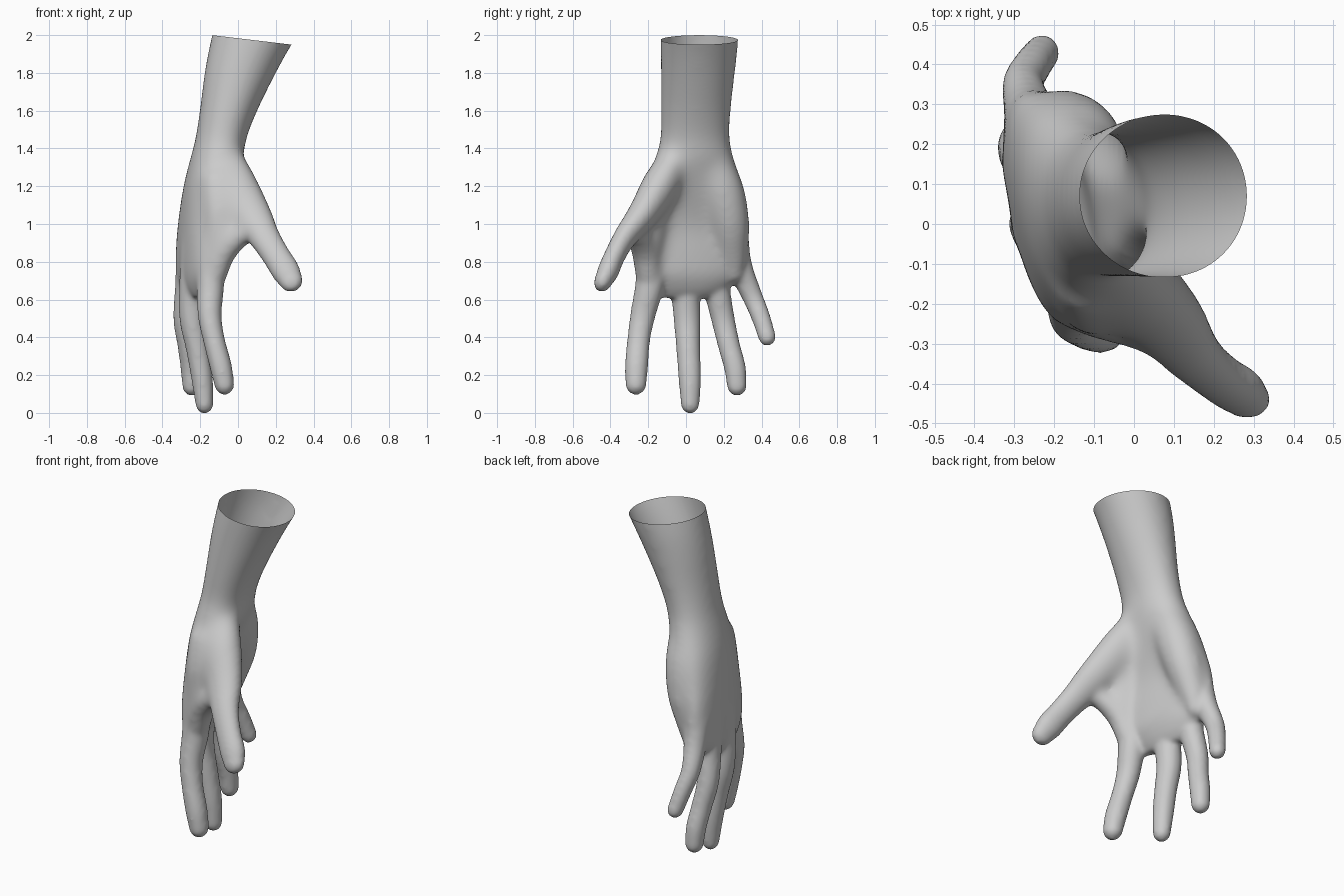
import bpy, bmesh, math
from mathutils import Vector

cube = bpy.data.objects.get("Cube")
if cube:
    bpy.data.objects.remove(cube, do_unlink=True)

SIDES = 32
bm = bmesh.new()


def power(value, exponent):
    return math.copysign(abs(value) ** exponent, value)


def loft(rings):
    """Closed skin through rings of (centre, u axis, v axis, roundness)."""
    loops = []
    for centre, u, v, n in rings:
        loop = []
        for i in range(SIDES):
            t = math.tau * i / SIDES
            loop.append(bm.verts.new(centre + u * power(math.cos(t), 2 / n)
                                     + v * power(math.sin(t), 2 / n)))
        loops.append(loop)
    for a, b in zip(loops, loops[1:]):
        for i in range(SIDES):
            j = (i + 1) % SIDES
            bm.faces.new((a[i], a[j], b[j], b[i]))
    bm.faces.new(loops[0][::-1])
    bm.faces.new(loops[-1])


def interpolate(points, steps=6):
    """Catmull-Rom curve through tuples of any length."""
    pts = [Vector(p) for p in points]
    pts = [pts[0] * 2 - pts[1]] + pts + [pts[-1] * 2 - pts[-2]]
    out = []
    for a, b, c, d in zip(pts, pts[1:], pts[2:], pts[3:]):
        for s in range(steps):
            t = s / steps
            out.append((b * 2 + (c - a) * t + (a * 2 - b * 5 + c * 4 - d) * t ** 2
                        + (b * 3 - a - c * 3 + d) * t ** 3) / 2)
    return out + [pts[-2]]


def limb(points, across, flat=1.0):
    """Round-tipped tube through (x, y, z, radius), thinned by flat."""
    path = interpolate([p[:3] for p in points])
    radii = [r[0] for r in interpolate([(p[3], 0) for p in points])]
    rings = []
    for i, (p, r) in enumerate(zip(path, radii)):
        t = (path[min(i + 1, len(path) - 1)] - path[max(i - 1, 0)]).normalized()
        u = (across - t * across.dot(t)).normalized()
        rings.append((p, u * r, t.cross(u) * r * flat, 2))
    for k in range(1, 8):
        a = math.pi / 2 * k / 7.3
        rings.append((p + t * r * math.sin(a), u * r * math.cos(a),
                      t.cross(u) * r * flat * math.cos(a), 2))
    loft(rings)


# Forearm, wrist and palm: z, centre x, centre y, half depth, half width, twist, roundness
sections = [
    (2.2, .175, .072, .27, .212, 0, 2),
    (1.95, .068, .07, .22, .208, 0, 2),
    (1.8, .012, .063, .192, .199, 0, 2),
    (1.6, -.05, .052, .155, .189, .04, 2),
    (1.45, -.091, .048, .136, .188, .1, 2.1),
    (1.35, -.113, .045, .138, .213, .14, 2.1),
    (1.2, -.155, .045, .128, .256, .17, 2.2),
    (1.0, -.2, .045, .104, .29, .2, 2.2),
    (.85, -.21, .04, .1, .302, .2, 2.2),
    (.74, -.215, .035, .094, .288, .2, 2.2),
    (.66, -.22, .02, .07, .21, .18, 2.2),
    (.61, -.22, 0, .038, .15, .16, 2),
]
rings = []
for z, x, y, depth, width, twist, n in interpolate(sections):
    c, s = math.cos(twist), math.sin(twist)
    rings.append((Vector((x, y, z)), Vector((c, s, 0)) * depth,
                  Vector((-s, c, 0)) * width, n))
loft(rings)

# Fingers, from knuckle to tip, swelling at the joints
side = Vector((0, 1, 0))
fingers = [
    # index
    [(-.15, -.17, .88, .085), (-.146, -.192, .68, .077), (-.15, -.228, .52, .067),
     (-.128, -.25, .39, .061), (-.092, -.262, .25, .062), (-.072, -.265, .15, .056)],
    # middle
    [(-.23, -.01, .88, .08), (-.238, -.005, .68, .077), (-.243, .005, .5, .071),
     (-.215, .012, .34, .064), (-.19, .02, .18, .06), (-.178, .022, .045, .05)],
    # ring
    [(-.26, .14, .88, .077), (-.266, .16, .68, .071), (-.283, .195, .5, .063),
     (-.265, .227, .36, .059), (-.25, .259, .24, .058), (-.245, .27, .142, .053)],
    # little
    [(-.25, .25, .9, .08), (-.265, .29, .76, .066), (-.278, .35, .62, .055),
     (-.256, .395, .51, .051), (-.23, .43, .4, .047)],
]
for points in fingers:
    limb(points, side, .95)

# Thumb
forward = Vector((1, 0, .3))
limb([(-.1, -.01, 1.42, .09), (-.03, -.13, 1.21, .135), (.06, -.222, 1.06, .114),
      (.14, -.322, .93, .083), (.203, -.378, .83, .075), (.253, -.412, .75, .076),
      (.28, -.437, .7, .064)], forward, .75)
# Muscle behind the thumb, and the web between thumb and index finger
limb([(-.12, -.13, 1.26, .09), (-.095, -.18, 1.07, .1), (-.1, -.195, .92, .085),
      (-.13, -.195, .78, .07)], side)
limb([(-.135, -.195, .72, .07), (-.085, -.215, .85, .075), (0, -.25, .935, .066),
      (.09, -.285, .985, .055)], side)
# Heel of the hand, fading towards the little finger
limb([(-.1, .1, 1.42, .09), (-.135, .185, 1.2, .118), (-.165, .225, 1.02, .112),
      (-.205, .24, .87, .09), (-.235, .25, .75, .065)], side)

bmesh.ops.recalc_face_normals(bm, faces=bm.faces)
mesh = bpy.data.meshes.new("hand_and_forearm")
bm.to_mesh(mesh)
bm.free()
hand = bpy.data.objects.new("hand_and_forearm", mesh)
bpy.context.collection.objects.link(hand)

# Fuse the parts into one skin and soften the joins
remesh = hand.modifiers.new("fuse", 'REMESH')
remesh.mode = 'VOXEL'
remesh.voxel_size = .012
soften = hand.modifiers.new("soften", 'SMOOTH')
soften.factor = .5
soften.iterations = 14
bpy.context.view_layer.update()
graph = bpy.context.evaluated_depsgraph_get()
skin = bpy.data.meshes.new_from_object(hand.evaluated_get(graph))
hand.modifiers.clear()
hand.data = skin

# Melt the muscles of the palm together, fading out towards the fingers and thumb
bm = bmesh.new()
bm.from_mesh(skin)
for step in range(50):
    palm = [v for v in bm.verts if v.co.z > .7 + .006 * step
            + 1.3 * max(v.co.x + .08, 0) * (v.co.z < 1.3) + max(v.co.y - .2, 0)]
    bmesh.ops.smooth_vert(bm, verts=palm, factor=.5,
                          use_axis_x=True, use_axis_y=True, use_axis_z=True)

# Open slanted end of the forearm
bmesh.ops.bisect_plane(bm, geom=bm.verts[:] + bm.edges[:] + bm.faces[:],
                       plane_co=(.07, 0, 1.975), plane_no=(.05, 0, .42), clear_outer=True)
bm.to_mesh(skin)
bm.free()
skin.shade_smooth()

# Plain grey skin
grey = bpy.data.materials.new("light_grey")
grey.use_nodes = True
colour = (.6, .6, .6, 1)
grey.diffuse_color = colour
grey.node_tree.nodes["Principled BSDF"].inputs["Base Color"].default_value = colour
skin.materials.clear()
skin.materials.append(grey)
